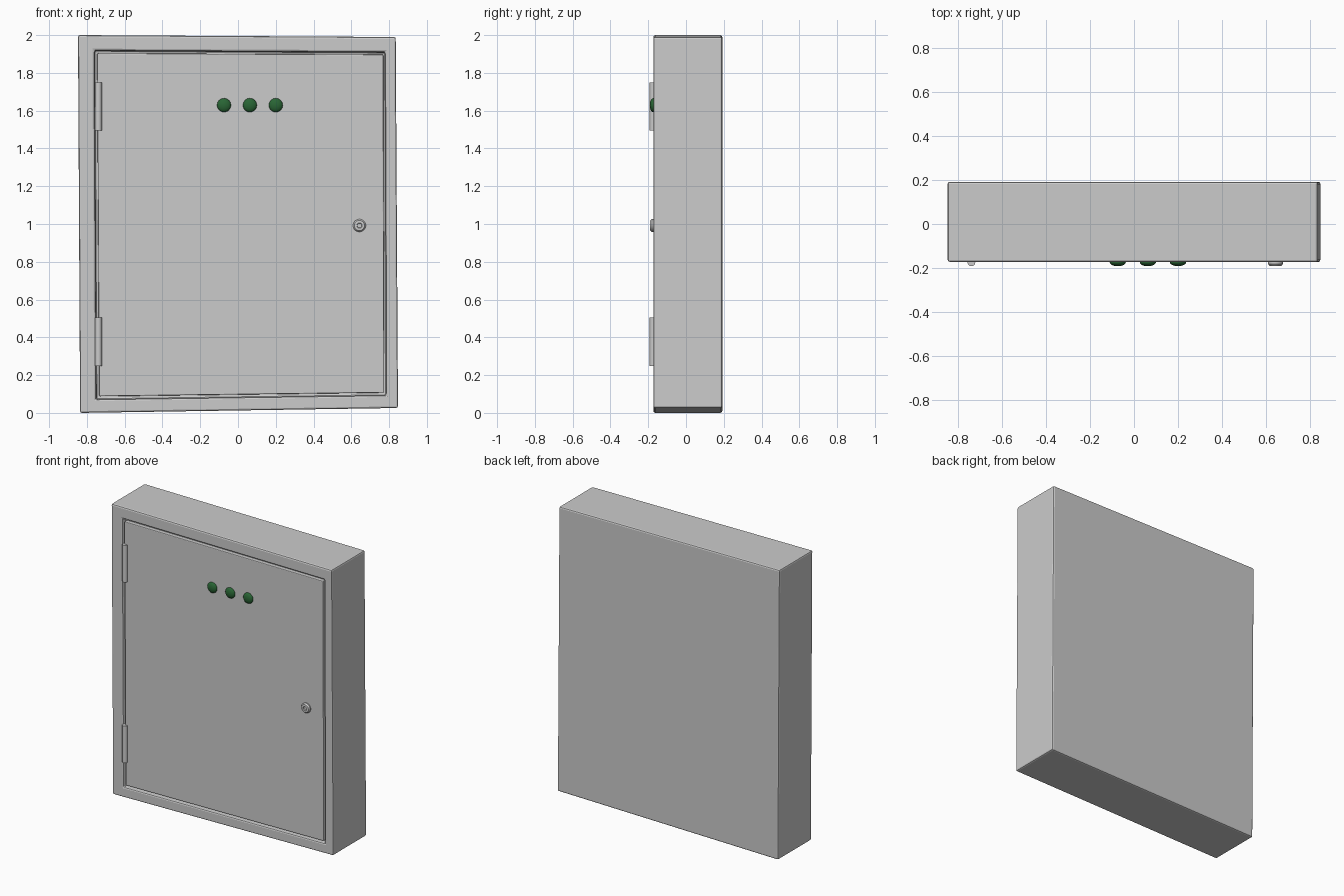
import bpy, bmesh, math

if "Cube" in bpy.data.objects:
    bpy.data.objects.remove(bpy.data.objects["Cube"])

# Slightly crooked outlines as (x, z): top-left, top-right, bottom-right, bottom-left
CASE = [(-0.847, 2.0), (0.835, 1.99), (0.847, 0.026), (-0.836, 0.0)]
OPENING = [(-0.76, 1.918), (0.779, 1.909), (0.785, 0.093), (-0.75, 0.072)]
DOOR = [(-0.746, 1.904), (0.769, 1.897), (0.774, 0.107), (-0.735, 0.088)]
FRONT, BACK = -0.173, 0.192


def loft(name, rings, bevel):
    """Join (outline, y) rings into a closed solid with softened edges."""
    bm = bmesh.new()
    loops = [[bm.verts.new((x, y, z)) for x, z in pts] for pts, y in rings]
    for a, b in zip(loops, loops[1:]):
        for i in range(4):
            j = (i + 1) % 4
            bm.faces.new((a[i], a[j], b[j], b[i]))
    bm.faces.new(loops[0])
    bm.faces.new(loops[-1])
    bmesh.ops.recalc_face_normals(bm, faces=bm.faces)
    mesh = bpy.data.meshes.new(name)
    bm.to_mesh(mesh)
    bm.free()
    obj = bpy.data.objects.new(name, mesh)
    bpy.context.collection.objects.link(obj)
    mod = obj.modifiers.new("soft_edges", 'BEVEL')
    mod.width = bevel
    mod.segments = 2
    return obj


def smooth(obj, name, angle=35):
    obj.name = name
    bpy.ops.object.shade_smooth_by_angle(angle=math.radians(angle))
    return obj


def turned(name, profile, x, z, sides=20):
    """Lathe a (radius, y) profile around the y axis."""
    bm = bmesh.new()
    rings = [[bm.verts.new((r * math.cos(2 * math.pi * k / sides), y,
                            r * math.sin(2 * math.pi * k / sides)))
              for k in range(sides)] for r, y in profile]
    for a, b in zip(rings, rings[1:]):
        for k in range(sides):
            m = (k + 1) % sides
            bm.faces.new((a[k], a[m], b[m], b[k]))
    bm.faces.new(rings[0])
    bm.faces.new(rings[-1])
    bmesh.ops.recalc_face_normals(bm, faces=bm.faces)
    mesh = bpy.data.meshes.new(name)
    bm.to_mesh(mesh)
    bm.free()
    obj = bpy.data.objects.new(name, mesh)
    obj.location = (x, 0, z)
    bpy.context.collection.objects.link(obj)
    bpy.ops.object.select_all(action='DESELECT')
    obj.select_set(True)
    bpy.context.view_layer.objects.active = obj
    return smooth(obj, name)


# Cabinet case with a shallow door recess
loft("cabinet_case", [(CASE, BACK), (CASE, FRONT), (OPENING, FRONT),
                      (OPENING, FRONT + 0.03)], 0.01)

# Door panel, flush with the frame
loft("door_panel", [(DOOR, FRONT + 0.03), (DOOR, FRONT)], 0.005)

# Hinge barrels
for label, z in (("upper", 1.622), ("lower", 0.377)):
    bpy.ops.mesh.primitive_cylinder_add(vertices=12, radius=0.018, depth=0.255,
                                        location=(-0.739, -0.174, z))
    smooth(bpy.context.object, label + "_hinge")

# Door lock with a small keyhole dimple
turned("door_lock", [(0.034, FRONT + 0.005), (0.034, -0.181), (0.027, -0.19),
                     (0.014, -0.191), (0.012, -0.184)], 0.643, 0.992)

# Green indicator lamps
green = bpy.data.materials.new("lamp_green")
green.diffuse_color = (0.022, 0.13, 0.035, 1)
green.use_nodes = True
green.node_tree.nodes["Principled BSDF"].inputs["Base Color"].default_value = green.diffuse_color
for i in range(3):
    bpy.ops.mesh.primitive_uv_sphere_add(segments=16, ring_count=10, radius=1,
                                         location=(-0.074 + 0.137 * i, FRONT, 1.629),
                                         rotation=(math.pi / 2, 0, 0))
    lamp = bpy.context.object
    lamp.scale = (0.037, 0.037, 0.019)
    lamp.data.materials.append(green)
    smooth(lamp, f"indicator_lamp_{i + 1}", 60)
